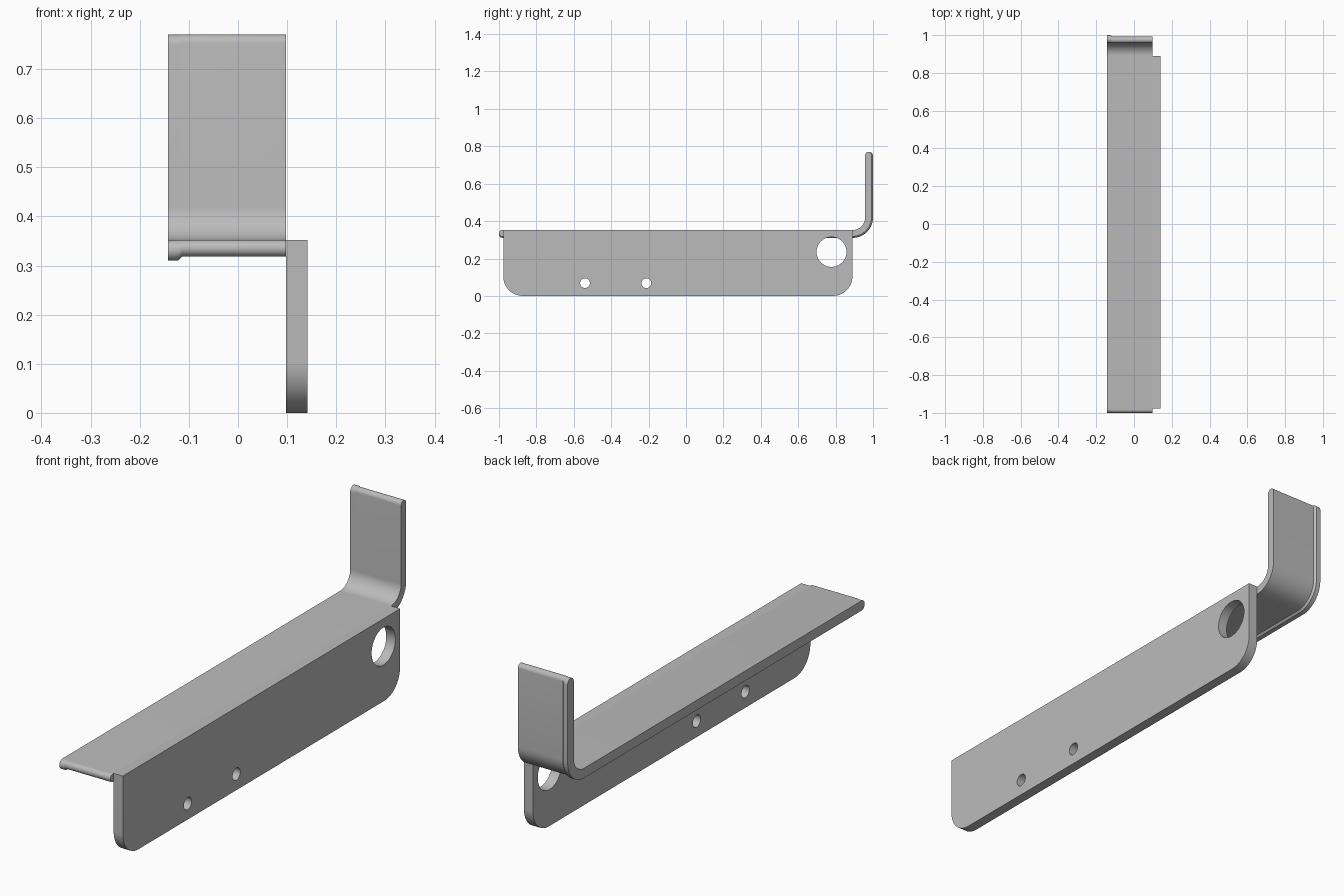
import bpy, bmesh
from math import sin, cos, radians

cube = bpy.data.objects.get("Cube")
if cube:
    bpy.data.objects.remove(cube)

metal = bpy.data.materials.new("light_grey_metal")
metal.use_nodes = True
grey = (0.5, 0.5, 0.5, 1)
metal.diffuse_color = grey
metal.node_tree.nodes["Principled BSDF"].inputs["Base Color"].default_value = grey


def arc(cy, cz, r, start, end, n=16):
    angles = [radians(start + (end - start) * i / n) for i in range(n + 1)]
    return [(cy + r * cos(a), cz + r * sin(a)) for a in angles]


def finish(name, bm):
    bmesh.ops.recalc_face_normals(bm, faces=bm.faces[:])
    mesh = bpy.data.meshes.new(name)
    bm.to_mesh(mesh)
    bm.free()
    mesh.materials.append(metal)
    obj = bpy.data.objects.new(name, mesh)
    bpy.context.collection.objects.link(obj)
    bpy.ops.object.select_all(action='DESELECT')
    obj.select_set(True)
    bpy.context.view_layer.objects.active = obj
    bpy.ops.object.shade_smooth_by_angle(angle=radians(30))


# Bent strip: side outline for a given sheet thickness
TOP, HEIGHT, BEND_Y, BEND_R = 0.352, 0.77, 0.89, 0.068


def strip_outline(t):
    h = t / 2
    bend_z = TOP + BEND_R
    return (arc(-1 + h, TOP - h, h, 90, 270)
            + arc(BEND_Y, bend_z, BEND_R + t, -90, 0)
            + arc(BEND_Y + BEND_R + h, HEIGHT - h, h, 0, 180)
            + arc(BEND_Y, bend_z, BEND_R, 0, -90))


# Loft across the width; the left-hand edge carries a thicker chamfered lip
bm = bmesh.new()
rings = []
for x, t in ((-0.142, 0.042), (-0.122, 0.042), (-0.114, 0.034), (0.098, 0.034)):
    rings.append([bm.verts.new((x, y, z)) for y, z in strip_outline(t)])
for a, b in zip(rings, rings[1:]):
    for i in range(len(a)):
        bm.faces.new((a[i - 1], a[i], b[i], b[i - 1]))
bm.faces.new(rings[0])
bm.faces.new(rings[-1])
finish("bent_shelf_strip", bm)

# Side plate with rounded lower corners and three through holes
FRONT, BACK, R = -0.977, 0.89, 0.105
loops = [[(FRONT, TOP)] + arc(FRONT + R, R, R, 180, 270)
         + arc(BACK - R, R, R, 270, 360) + [(BACK, TOP)]]
for y, z, r in ((0.778, 0.235, 0.08), (-0.54, 0.068, 0.026), (-0.212, 0.068, 0.026)):
    loops.append(arc(y, z, r, 0, 360, 40)[:-1])

bm = bmesh.new()
for loop in loops:
    verts = [bm.verts.new((0.098, y, z)) for y, z in loop]
    for i in range(len(verts)):
        bm.edges.new((verts[i - 1], verts[i]))
bmesh.ops.triangle_fill(bm, edges=bm.edges[:], use_beauty=True, normal=(1, 0, 0))
extruded = bmesh.ops.extrude_face_region(bm, geom=bm.faces[:], use_keep_orig=True)
moved = [v for v in extruded["geom"] if isinstance(v, bmesh.types.BMVert)]
bmesh.ops.translate(bm, verts=moved, vec=(0.043, 0, 0))
finish("side_plate", bm)
